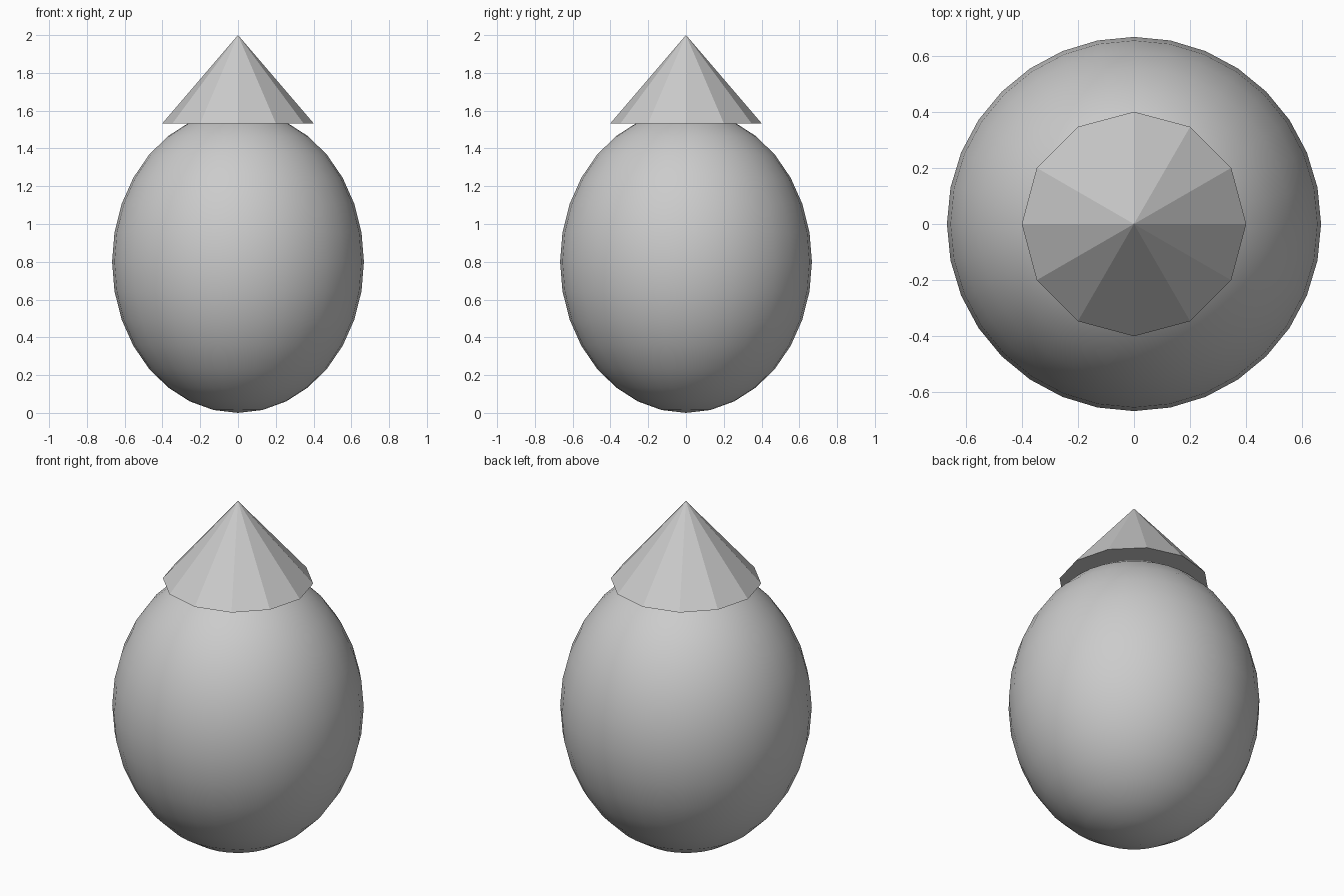
import bpy

if "Cube" in bpy.data.objects:
    bpy.data.objects.remove(bpy.data.objects["Cube"])

# Egg-shaped body: smooth sphere stretched upwards
bpy.ops.mesh.primitive_uv_sphere_add(segments=32, ring_count=16, radius=0.6667, location=(0, 0, 0.8))
body = bpy.context.object
body.name = "egg_body"
body.scale.z = 1.2
bpy.ops.object.transform_apply(location=False, rotation=False, scale=True)
bpy.ops.object.shade_smooth()

# Pointed hat: flat-faced twelve-sided cone with closed base
base_z, tip_z = 1.5333, 2.0
bpy.ops.mesh.primitive_cone_add(vertices=12, radius1=0.4, radius2=0, depth=tip_z - base_z,
                                location=(0, 0, (base_z + tip_z) / 2))
bpy.context.object.name = "cone_hat"
